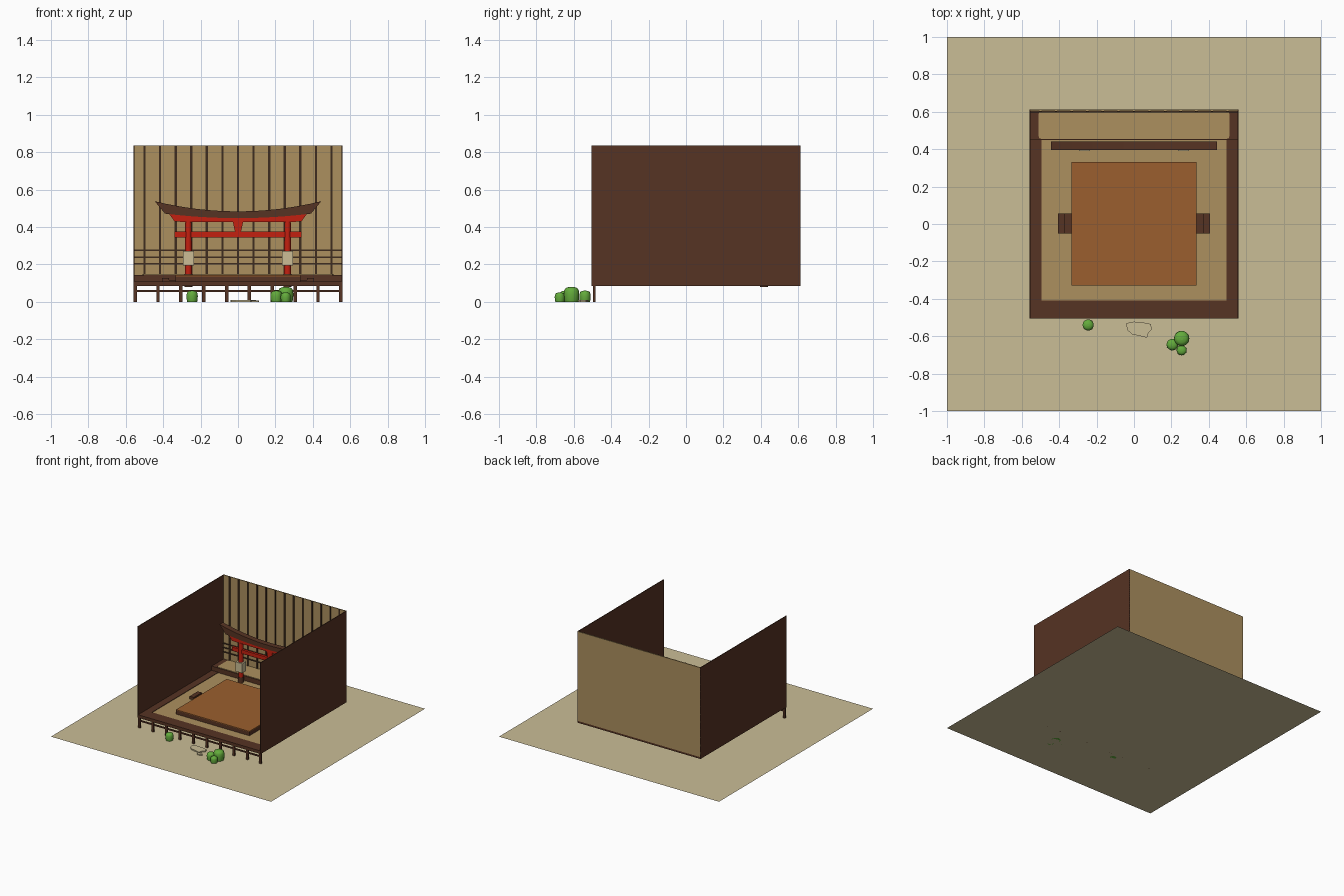
import bpy, bmesh, math

if "Cube" in bpy.data.objects:
    bpy.data.objects.remove(bpy.data.objects["Cube"])


def material(name, r, g, b):
    lin = [((c / 255 + 0.055) / 1.055) ** 2.4 for c in (r, g, b)]
    m = bpy.data.materials.new(name)
    m.diffuse_color = (*lin, 1)
    m.use_nodes = True
    m.node_tree.nodes["Principled BSDF"].inputs["Base Color"].default_value = m.diffuse_color
    return m


SAND = material("sand", 202, 189, 150)
TAN = material("tan_wall", 172, 144, 95)
BROWN = material("dark_brown", 86, 51, 35)
BATTEN = material("batten_brown", 62, 44, 30)
ORANGE = material("table_orange", 155, 95, 46)
RED = material("gate_red", 196, 32, 16)
PAPER = material("paper", 204, 190, 150)
GREEN = material("bush_green", 100, 172, 60)


def finish(name, bm, mat):
    bmesh.ops.recalc_face_normals(bm, faces=bm.faces)
    me = bpy.data.meshes.new(name)
    bm.to_mesh(me)
    bm.free()
    me.materials.append(mat)
    ob = bpy.data.objects.new(name, me)
    bpy.context.collection.objects.link(ob)
    return ob


def box(name, x0, x1, y0, y1, z0, z1, mat):
    bm = bmesh.new()
    bmesh.ops.create_cube(bm, size=1)
    for v in bm.verts:
        v.co = (x0 + (v.co.x + .5) * (x1 - x0),
                y0 + (v.co.y + .5) * (y1 - y0),
                z0 + (v.co.z + .5) * (z1 - z0))
    return finish(name, bm, mat)


def prism(name, pts, offset, mat):
    """Extrude a closed 3D outline along an offset vector."""
    bm = bmesh.new()
    f = bm.faces.new([bm.verts.new(p) for p in pts])
    r = bmesh.ops.extrude_face_region(bm, geom=[f])
    bmesh.ops.translate(bm, vec=offset,
                        verts=[g for g in r["geom"] if isinstance(g, bmesh.types.BMVert)])
    if not any(abs(f.normal.dot(f.normal)) for f in bm.faces):
        bm.normal_update()
    return finish(name, bm, mat)


# sand base sheet
bm = bmesh.new()
bmesh.ops.create_grid(bm, x_segments=1, y_segments=1, size=1)
finish("sand_base", bm, SAND)

# deck, tan floor mat and dark border
box("deck", -.56, .56, -.505, .612, .085, .10, BROWN)
box("floor_mat", -.495, .495, -.41, .45, .10, .106, TAN)
box("front_border", -.56, .56, -.505, -.41, .10, .11, BROWN)
for s, side in ((-1, "left"), (1, "right")):
    a, b = sorted((s * .495, s * .555))
    box(side + "_border", a, b, -.41, .45, .10, .11, BROWN)
    # side wall
    a, b = sorted((s * .554, s * .56))
    box(side + "_wall", a, b, -.505, .612, .10, .835, BROWN)

# back wall with battens and rails
box("back_wall", -.56, .56, .605, .612, .10, .835, TAN)
for i in range(-6, 7):
    x = i * .0833
    box("wall_batten", x - .006, x + .006, .599, .606, .145, .834, BATTEN)
for z in (.205, .24, .275):
    box("wall_rail", -.554, .554, .597, .606, z - .004, z + .004, BATTEN)

# raised step at the back with a round-cornered mat
box("back_step", -.555, .555, .45, .605, .10, .145, BROWN)
mat_pts = []
for cx, cy, a0 in ((.495, .588, 0), (-.495, .588, 90), (-.495, .47, 180), (.495, .47, 270)):
    for k in range(4):
        a = math.radians(a0 + k * 30)
        mat_pts.append((cx + .015 * math.cos(a), cy + .015 * math.sin(a), .144))
prism("step_mat", mat_pts, (0, 0, .005), TAN)

# front posts and rail below the deck
for i in range(10):
    x = -.55 + i * 1.1 / 9
    box("deck_post", x - .009, x + .009, -.497, -.484, 0, .086, BROWN)
box("post_rail", -.55, .55, -.495, -.486, .052, .063, BROWN)

# low table with coloured top, and a seat on either side
box("table_base", -.333, .333, -.327, .33, .106, .137, BROWN)
box("table_top", -.335, .333, -.328, .332, .137, .143, ORANGE)
for s in (-1, 1):
    a, b = sorted((s * .333, s * .368))
    box("seat", a, b, -.05, .056, .106, .118, BROWN)
    a, b = sorted((s * .368, s * .405))
    box("seat_back", a, b, -.05, .056, .106, .128, BROWN)

# gate: curved roof beam
N = 16
ts = [-1 + 2 * i / N for i in range(N + 1)]
top = [(.445 * t, .395, .484 + .054 * t * t) for t in ts]
bot = [(.39 * t, .395, .448 + .024 * t * t) for t in reversed(ts)]
prism("gate_roof", top + bot, (0, .045, 0), BROWN)
# gate: red beam under the roof
top = [(.368 * t, .403, .449 + .021 * t * t) for t in ts]
bot = [(.338 * t, .403, .426 + .003 * t * t) for t in reversed(ts)]
prism("gate_upper_beam", top + bot, (0, .029, 0), RED)
box("gate_lower_beam", -.34, .34, .407, .428, .345, .376, RED)
prism("gate_strut", [(-.028, .408, .43), (.028, .408, .43), (.016, .408, .374),
                     (-.016, .408, .374)], (0, .02, 0), RED)


def lathe(name, profile, x, y, n, mat):
    bm = bmesh.new()
    rings = [[bm.verts.new((x + r * math.cos(2 * math.pi * k / n),
                            y + r * math.sin(2 * math.pi * k / n), z)) for k in range(n)]
             for r, z in profile]
    for a, b in zip(rings, rings[1:]):
        for k in range(n):
            bm.faces.new((a[k], a[(k + 1) % n], b[(k + 1) % n], b[k]))
    bm.faces.new(rings[0][::-1])
    bm.faces.new(rings[-1])
    ob = finish(name, bm, mat)
    for p in ob.data.polygons:
        p.use_smooth = len(p.vertices) == 4
    return ob


# gate legs, dark feet and paper wraps
for x in (-.265, .265):
    lathe("gate_leg", [(.019, .14), (.017, .43)], x, .417, 12, RED)
    lathe("gate_foot", [(.021, .08), (.021, .15)], x, .417, 12, BROWN)
    box("paper_wrap", x - .03, x + .03, .39, .442, .195, .272, PAPER)

# clipped bushes
for x, y, r, h in ((-.245, -.54, .03, .06), (.255, -.612, .041, .08),
                   (.205, -.645, .031, .06), (.255, -.675, .027, .05)):
    prof = [(.88, 0), (.97, .2), (1, .5), (.97, .72), (.84, .88), (.55, .97), (.2, 1)]
    lathe("bush", [(r * a, h * b) for a, b in prof], x, y, 20, GREEN)

# flat stepping stones
stone = [(-.04, -.53), (.0, -.522), (.05, -.527), (.09, -.535), (.095, -.565), (.078, -.58),
         (.07, -.608), (.03, -.598), (-.01, -.59), (-.038, -.565)]
prism("large_stone", [(x, y, 0) for x, y in stone], (0, 0, .009), SAND)
prism("small_stone", [(.09 + .023 * math.cos(k * math.pi / 5),
                       -.624 + .014 * math.sin(k * math.pi / 5), 0) for k in range(10)],
      (0, 0, .008), SAND)
